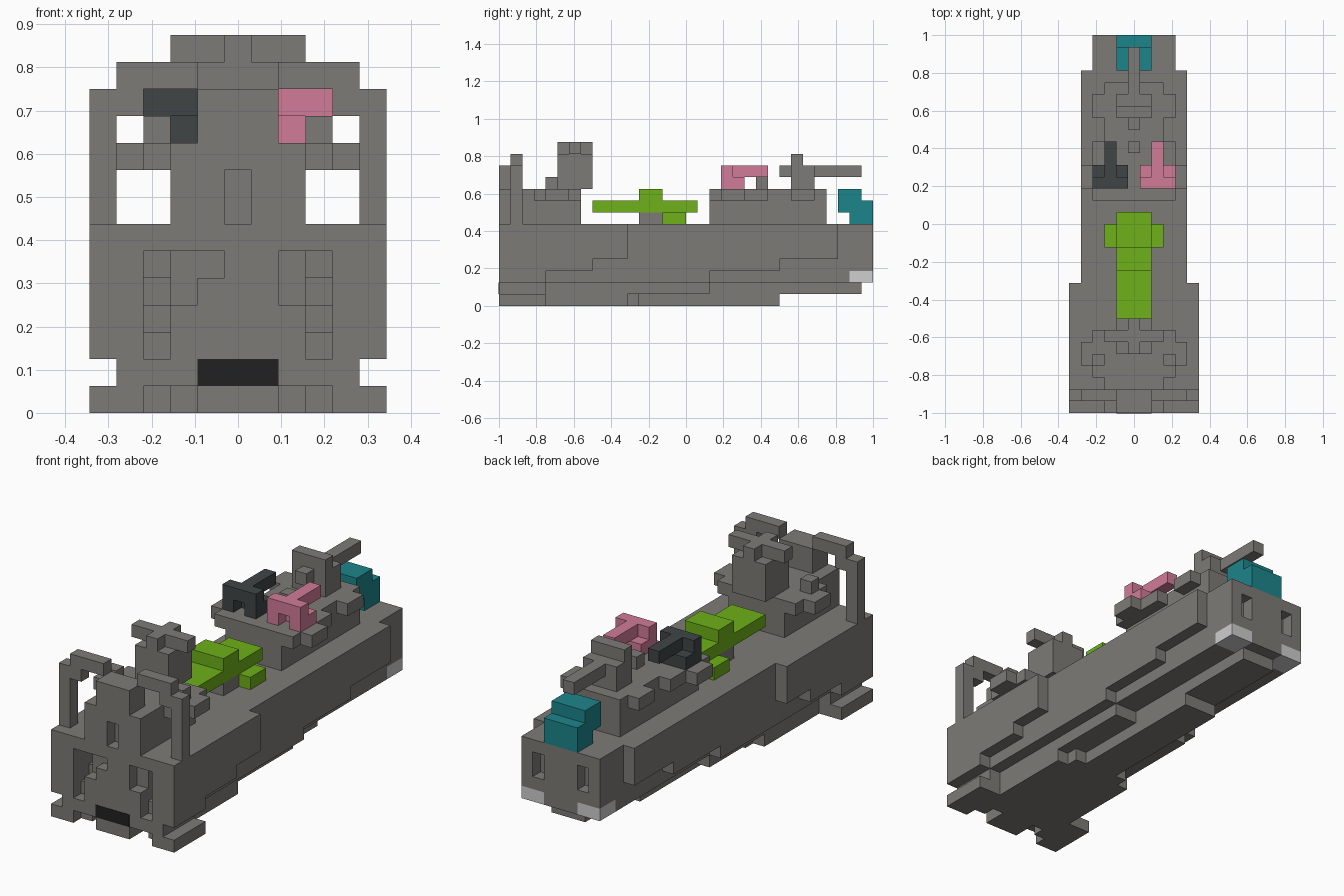
import bpy
import bmesh
from mathutils import Vector

UNIT = 0.0625

cube = bpy.data.objects.get("Cube")
if cube:
    bpy.data.objects.remove(cube, do_unlink=True)


def material(name, red, green, blue):
    mat = bpy.data.materials.new(name)
    mat.use_nodes = True
    colour = (red, green, blue, 1)
    mat.diffuse_color = colour
    mat.node_tree.nodes["Principled BSDF"].inputs["Base Color"].default_value = colour
    return mat


grey = material("warm grey", .205, .198, .182)
green = material("leaf green", .155, .44, .01)
teal = material("deep teal", .012, .235, .26)
pink = material("dusty pink", .64, .2, .32)
slate = material("dark slate", .05, .06, .06)
black = material("black", .015, .015, .015)
silver = material("light grey", .62, .62, .62)


def block(left, right, back, front, low, high):
    """Cells of one block: x columns inclusive, y and z half open."""
    return {(x, y, z) for x in range(left, right + 1)
            for y in range(back, front) for z in range(low, high)}


def slab(half, start, end, low, high):
    return block(-half, half, start, end, low, high)


def pair(inner, outer, start, end, low, high):
    return (block(inner, outer, start, end, low, high)
            | block(-outer, -inner, start, end, low, high))


def stepped(low, high, start, *steps):
    """Layer that narrows towards the stern, given (half width, end) steps."""
    cells = set()
    for half, end in steps:
        cells |= slab(half, start, end, low, high)
        start = end
    return cells


def build(name, mat, cells):
    """Mesh holding only the outer skin of a set of cells."""
    bm = bmesh.new()
    corners = {}

    def vert(point):
        if point not in corners:
            x, y, z = point
            corners[point] = bm.verts.new(Vector((x / 2, y, z)) * UNIT)
        return corners[point]

    for cell in cells:
        for axis in range(3):
            for side in (0, 1):
                step = [0, 0, 0]
                step[axis] = 2 * side - 1
                if tuple(c + s for c, s in zip(cell, step)) in cells:
                    continue
                u, v = (axis + 1) % 3, (axis + 2) % 3
                ring = []
                for a, b in ((0, 0), (1, 0), (1, 1), (0, 1)):
                    p = list(cell)
                    p[axis] += side
                    p[u] += a
                    p[v] += b
                    ring.append(vert((2 * p[0] - 1, p[1], p[2])))
                bm.faces.new(ring if side else ring[::-1])
    bmesh.ops.dissolve_limit(bm, angle_limit=.01, verts=bm.verts, edges=bm.edges)
    mesh = bpy.data.meshes.new(name)
    bm.to_mesh(mesh)
    bm.free()
    mesh.materials.append(mat)
    obj = bpy.data.objects.new(name, mesh)
    bpy.context.collection.objects.link(obj)
    return obj


# Hull: layers that widen upward, with stepped recesses in the bow and stern walls
hull = stepped(4, 7, -16, (5, -5), (4, 13), (3, 16))
hull |= stepped(3, 4, -16, (5, -8), (4, 8), (3, 16))
hull |= stepped(2, 3, -16, (5, -12), (4, 2), (3, 16))
for level, depth in enumerate((1, 2, 3, 2), start=2):
    hull -= pair(3, 3, -16, depth - 16, level, level + 1)
hull -= pair(2, 2, -16, -15, 4, 6) | block(-1, -1, -16, -15, 5, 6)
hull -= pair(2, 2, 15, 16, 4, 6)
stern_feet = pair(2, 3, 14, 16, 2, 3)
build("hull", grey, hull - stern_feet)
build("stern_feet", silver, stern_feet)

# Keel steps below the hull, grooved at the bow
keel = stepped(1, 2, -16, (4, -12), (3, 2), (1, 15))
keel |= stepped(0, 1, -16, (5, -12), (3, -5), (2, -4), (1, 8))
keel -= pair(3, 3, -16, -15, 0, 1) | pair(2, 2, -16, -14, 0, 1)
build("keel", grey, keel)

# Thin black plate on the bow
bow_plate = build("bow_plate", black, slab(1, -17, -16, 1, 2))
for v in bow_plate.data.vertices:
    if v.co.y < -1.01:
        v.co.y = -1.002

# Bow house with a doorway and a stepped roof
bow_house = slab(2, -16, -9, 7, 10) | slab(1, -16, -14, 10, 12)
bow_house |= slab(3, -13, -9, 9, 10) | slab(4, -12, -10, 9, 10)
bow_house |= pair(3, 3, -12, -11, 10, 11)
bow_house -= slab(0, -16, -15, 7, 9)
build("bow_house", grey, bow_house)

# Arched posts either side of the bow house
arches = pair(5, 5, -15, -14, 7, 12) | pair(4, 4, -15, -14, 11, 13)
arches |= pair(2, 3, -15, -14, 12, 13)
build("bow_arches", grey, arches)

# Tower with a cross on top
tower = slab(1, -11, -8, 10, 13)
tower |= slab(2, -10, -9, 13, 14) | slab(0, -11, -8, 13, 14)
build("tower", grey, tower)

# Green deck craft on its stand
craft = slab(1, -8, 1, 8, 9) | slab(1, -4, -2, 9, 10) | slab(2, -2, 0, 7, 8)
build("deck_craft", green, craft)
build("craft_stand", grey, slab(1, -4, -2, 7, 8))

# Stern house with overhanging roof
stern_house = slab(2, 2, 12, 7, 10) | slab(3, 2, 7, 9, 10)
stern_house |= slab(4, 3, 5, 9, 10) | slab(3, 9, 11, 9, 10)
stern_house |= slab(0, 6, 7, 10, 11)
build("stern_house", grey, stern_house)

# Stern turret with a long barrel
turret = slab(1, 9, 11, 10, 12) | slab(1, 9, 10, 12, 13) | slab(0, 8, 15, 11, 12)
build("stern_turret", grey, turret)

# Twin roof guns, mirrored: low base, front crossbar and a barrel
for name, mat, sign in (("left_gun", pink, 1), ("right_gun", slate, -1)):
    gun = block(1, 3, 3, 5, 10, 11) | block(1, 3, 3, 4, 11, 12)
    gun |= block(2, 2, 4, 7, 11, 12)
    gun -= block(2, 2, 3, 4, 10, 11)
    build(name, mat, {(sign * x, y, z) for x, y, z in gun})

# Teal stern seat
seat = slab(1, 14, 16, 7, 9) | slab(1, 13, 15, 9, 10) | slab(1, 13, 14, 8, 9)
build("stern_seat", teal, seat)
